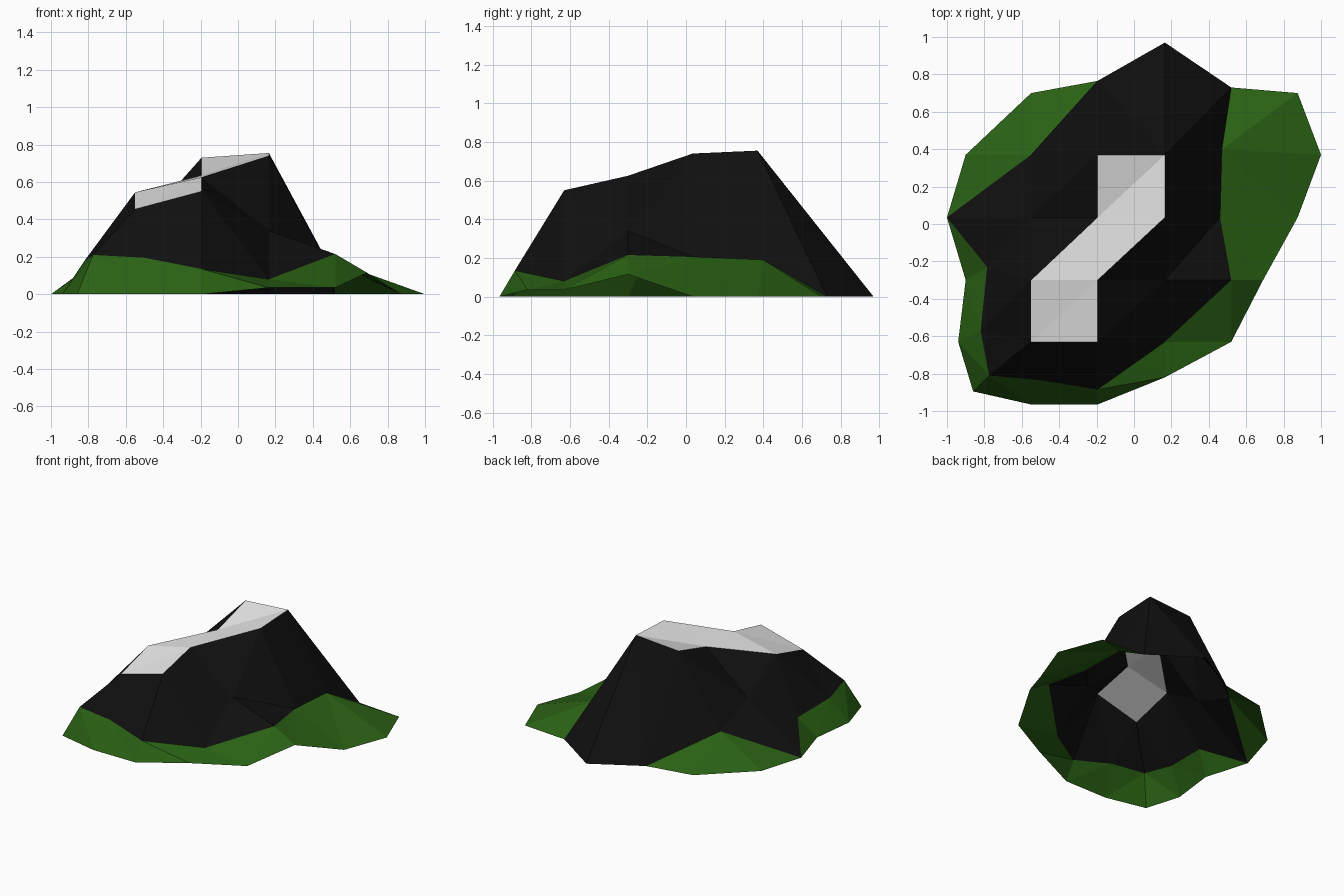
import bpy
import bmesh
from mathutils import Vector

cube = bpy.data.objects.get("Cube")
if cube:
    bpy.data.objects.remove(cube, do_unlink=True)


def make_material(name, colour):
    mat = bpy.data.materials.new(name)
    mat.use_nodes = True
    mat.diffuse_color = (*colour, 1)
    mat.node_tree.nodes["Principled BSDF"].inputs["Base Color"].default_value = (*colour, 1)
    return mat


def points(*coords):
    return [Vector(c) for c in coords]


def span(a, b):
    return (a.xy - b.xy).length


def bridge(left, right):
    """Triangles joining two paths, always taking the shorter next diagonal."""
    triangles, i, j = [], 0, 0
    while i < len(left) - 1 or j < len(right) - 1:
        step_left = j == len(right) - 1 or (
            i < len(left) - 1
            and span(left[i + 1], right[j]) < span(left[i], right[j + 1]) - 1e-4)
        if step_left:
            triangles.append((left[i], left[i + 1], right[j]))
            i += 1
        else:
            triangles.append((left[i], right[j + 1], right[j]))
            j += 1
    return triangles


def build(name, mat, *path_pairs):
    """One flat-shaded, open surface made of bridged path pairs."""
    bm = bmesh.new()
    for left, right in path_pairs:
        for tri in bridge(left, right):
            if min(span(tri[k], tri[k - 1]) for k in range(3)) > 1e-4:
                bm.faces.new([bm.verts.new(p) for p in tri])
    bmesh.ops.remove_doubles(bm, verts=bm.verts[:], dist=1e-4)
    bm.normal_update()
    bmesh.ops.reverse_faces(bm, faces=[f for f in bm.faces if f.normal.z < 0])
    mesh = bpy.data.meshes.new(name)
    bm.to_mesh(mesh)
    bm.free()
    mesh.materials.append(mat)
    obj = bpy.data.objects.new(name, mesh)
    bpy.context.collection.objects.link(obj)
    return obj


grass = make_material("grass green", (0.023, 0.12, 0.007))
rock = make_material("dark rock", (0.005, 0.005, 0.005))
snow = make_material("snow white", (0.8, 0.8, 0.8))

# Grid columns and rows shared by the ridge
west, mid, east = -0.55, -0.195, 0.165
south, low, high, north = -0.63, -0.30, 0.035, 0.37

# Ridge: two edges of the snow, plus a shoulder on each side
snow_left = points((west, south, 0.455), (west, low, 0.545),
                   (mid, high, 0.635), (mid, north, 0.73))
snow_right = points((mid, south, 0.55), (mid, low, 0.625),
                    (east, high, 0.74), (east, north, 0.755))
west_shoulder = Vector((west, high, 0.33))
east_shoulder = Vector((east, low, 0.34))

# Foot of the rock, from the west point round the front to the back
treeline = points(
    (-1, high, 0), (-0.785, -0.23, 0.15), (-0.82, -0.57, 0.18),
    (-0.775, -0.81, 0.21), (-0.5, -0.835, 0.195), (mid, -0.885, 0.135),
    (east, south, 0.08), (0.52, low, 0.215), (0.46, high, 0.205),
    (0.47, 0.4, 0.19), (0.52, 0.73, 0))
back_foot = points((0.165, 0.97, 0), (mid, 0.765, 0), (west, north, 0.21))

# Outer edge of the grass
hem = [treeline[0]] + points(
    (-0.9, low, 0), (-0.94, south, 0), (-0.86, -0.895, 0),
    (west, -0.965, 0), (mid, -0.965, 0), (east, -0.82, 0.035),
    (0.52, south, 0.035), (0.69, low, 0.115), (0.875, high, 0),
    (1, north, 0), (0.875, 0.7, 0)) + [treeline[-1]]
back_hem = [back_foot[1]] + points((west, 0.7, 0), (-0.9, north, 0)) + [treeline[0]]

# Snow along the ridge
build("snow_cap", snow, (snow_left, snow_right))

# Rock: slopes from the ridge outline to its foot, and both shoulders
ridge_outline = [west_shoulder, snow_left[1], snow_left[0], snow_right[0],
                 east_shoulder, snow_right[2], snow_right[3], snow_left[3],
                 west_shoulder]
build("rock_slope", rock,
      (treeline + back_foot + [treeline[0]], ridge_outline),
      ([west_shoulder], snow_left[1:]),
      ([east_shoulder], snow_right[:3]))

# Grass: skirt round the front, and a patch at the back
build("grass_skirt", grass, (hem, treeline))
build("back_grass", grass, (back_hem, [back_foot[1], back_foot[2], treeline[0]]))
